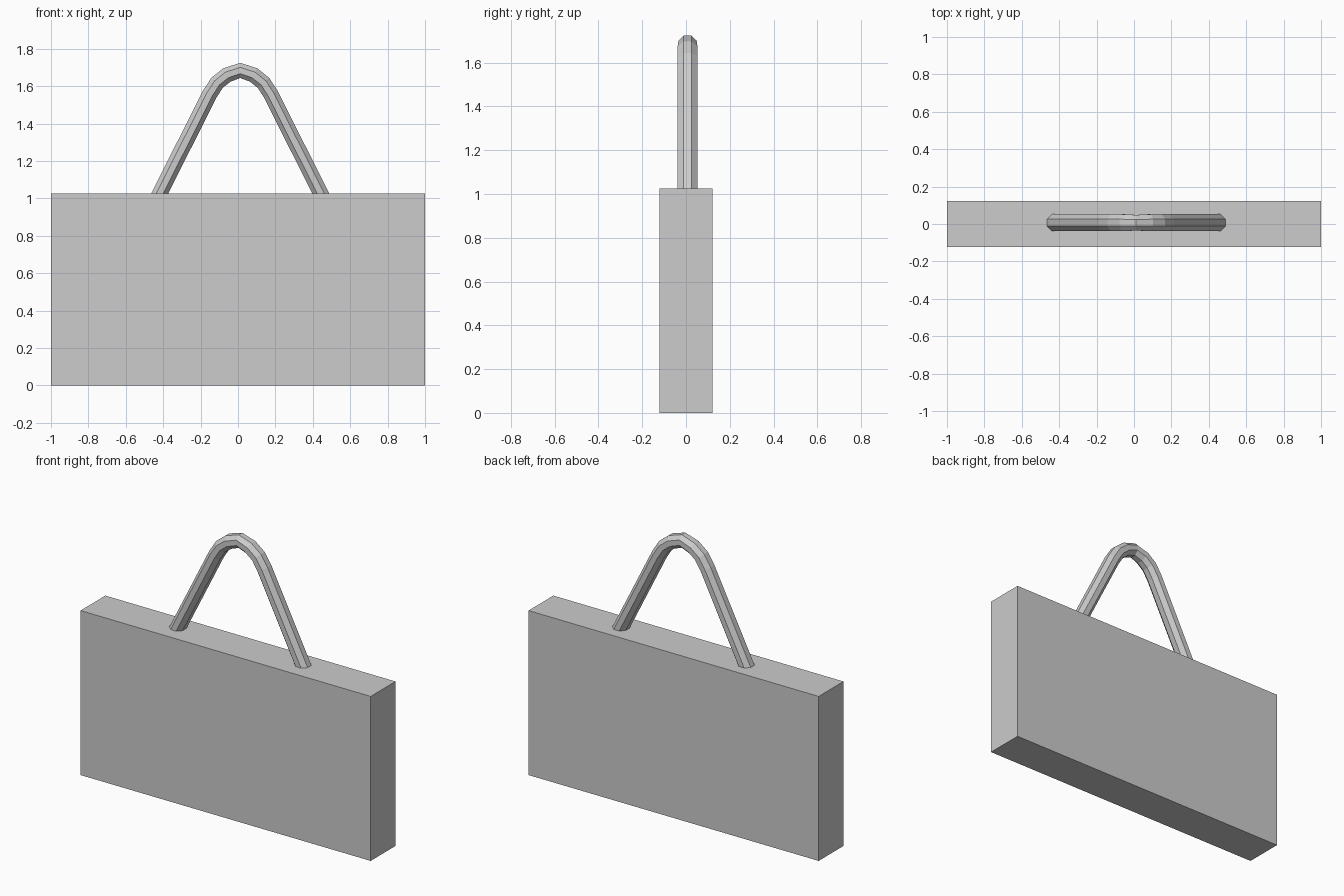
import bpy
import bmesh
import math
from mathutils import Vector

old = bpy.data.objects.get("Cube")
if old:
    bpy.data.objects.remove(old)

# Single flat grey
grey = bpy.data.materials.new("light_grey")
grey.use_nodes = True
colour = (0.604, 0.604, 0.604, 1)
grey.diffuse_color = colour
grey.node_tree.nodes["Principled BSDF"].inputs["Base Color"].default_value = colour


def add_object(name, bm):
    bmesh.ops.recalc_face_normals(bm, faces=bm.faces)
    mesh = bpy.data.meshes.new(name)
    bm.to_mesh(mesh)
    bm.free()
    mesh.materials.append(grey)
    obj = bpy.data.objects.new(name, mesh)
    bpy.context.collection.objects.link(obj)
    return obj


# Bag body: a plain slab
HEIGHT, DEPTH = 1.025, 0.244
bm = bmesh.new()
bmesh.ops.create_cube(bm, size=1)
bmesh.ops.scale(bm, vec=(2, DEPTH, HEIGHT), verts=bm.verts)
bmesh.ops.translate(bm, vec=(0, 0, HEIGHT / 2), verts=bm.verts)
add_object("bag_body", bm)

# Handle: octagonal tube swept along a mirrored arch
CENTRE_X, CENTRE_Y = 0.012, 0.007
SIDES = 8
half = [(0.441, 1.005), (0.164, 1.556), (0.124, 1.618), (0.071, 1.66)]
path = [Vector((-x, 0, z)) for x, z in half] + [Vector((0, 0, 1.684))]
path += [Vector((x, 0, z)) for x, z in reversed(half)]

bm = bmesh.new()
rings = []
for i, p in enumerate(path):
    tangent = (path[min(i + 1, len(path) - 1)] - path[max(i - 1, 0)]).normalized()
    normal = Vector((-tangent.z, 0, tangent.x))
    depth = 0.045 if i == len(path) // 2 else 0.049
    ring = []
    for k in range(SIDES):
        a = math.tau * (k + 0.5) / SIDES
        offset = normal * 0.044 * math.cos(a) + Vector((0, depth * math.sin(a), 0))
        ring.append(bm.verts.new(p + offset))
    rings.append(ring)
for a, b in zip(rings, rings[1:]):
    for k in range(SIDES):
        n = (k + 1) % SIDES
        bm.faces.new((a[k], a[n], b[n], b[k]))
bm.faces.new(rings[0])
bm.faces.new(rings[-1])
handle = add_object("handle", bm)
handle.location = (CENTRE_X, CENTRE_Y, 0)
